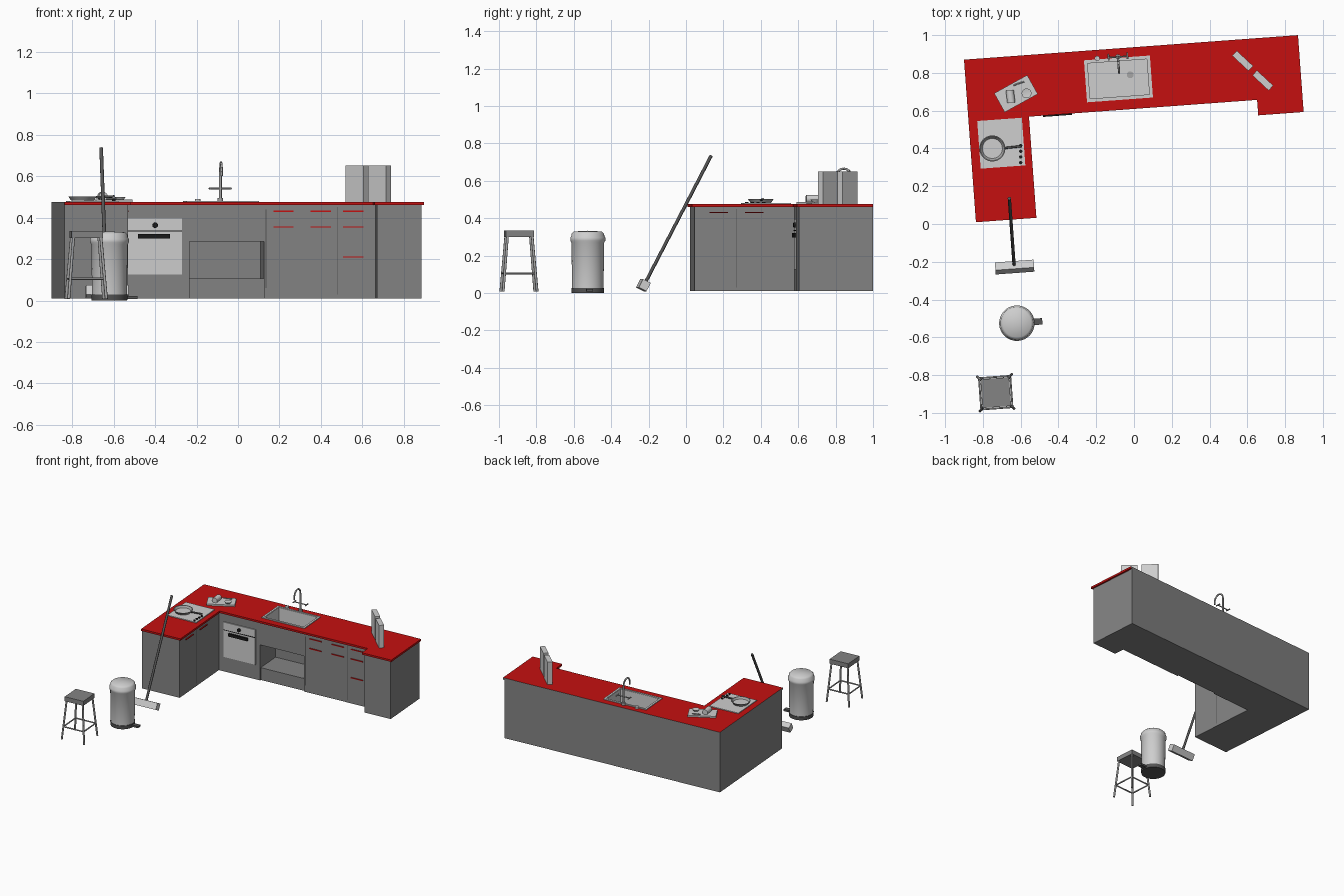
import bpy, bmesh, math
from mathutils import Matrix, Vector

cube = bpy.data.objects.get("Cube")
if cube:
    bpy.data.objects.remove(cube)


def material(name, r, g, b):
    m = bpy.data.materials.new(name)
    m.use_nodes = True
    m.diffuse_color = (r, g, b, 1)
    m.node_tree.nodes["Principled BSDF"].inputs["Base Color"].default_value = (r, g, b, 1)
    return m


RED = material("worktop red", .56, .005, .005)
GREY = material("cabinet grey", .23, .23, .23)
LIGHT = material("light grey", .62, .62, .62)
STEEL = material("steel grey", .38, .38, .38)
DARK = material("dark grey", .09, .09, .09)
BLACK = material("black", .01, .01, .01)

TURN = math.radians(4.2)
# Kitchen frame: x runs along the back wall, y is minus the depth
ROOM = Matrix.Translation((-.9, .87, 0)) @ Matrix.Rotation(TURN, 4, 'Z')


def place(x, y, z=0, angle=TURN):
    return Matrix.Translation((x, y, z)) @ Matrix.Rotation(angle, 4, 'Z')


def finish(name, bm, mat, frame, smooth=False):
    bmesh.ops.recalc_face_normals(bm, faces=bm.faces[:])
    me = bpy.data.meshes.new(name)
    bm.to_mesh(me)
    bm.free()
    me.materials.append(mat)
    ob = bpy.data.objects.new(name, me)
    bpy.context.collection.objects.link(ob)
    ob.matrix_world = frame
    if smooth:
        bpy.ops.object.select_all(action='DESELECT')
        ob.select_set(True)
        bpy.context.view_layer.objects.active = ob
        bpy.ops.object.shade_smooth_by_angle(angle=math.radians(40))
    return ob


def prism(name, outline, z0, z1, mat, frame=ROOM):
    bm = bmesh.new()
    face = bm.faces.new([bm.verts.new((x, y, z0)) for x, y in outline])
    up = bmesh.ops.extrude_face_region(bm, geom=[face])
    bmesh.ops.translate(bm, vec=(0, 0, z1 - z0),
                        verts=[v for v in up["geom"] if isinstance(v, bmesh.types.BMVert)])
    return finish(name, bm, mat, frame)


def box(name, a0, a1, d0, d1, z0, z1, mat, frame=ROOM):
    return prism(name, [(a0, -d1), (a1, -d1), (a1, -d0), (a0, -d0)], z0, z1, mat, frame)


def block(name, sx, sy, sz, mat, frame):
    return box(name, -sx / 2, sx / 2, -sy / 2, sy / 2, -sz / 2, sz / 2, mat, frame)


def lathe(name, profile, mat, frame, sides=32):
    bm = bmesh.new()
    vs = [bm.verts.new((r, 0, z)) for r, z in profile]
    edges = [bm.edges.new(p) for p in zip(vs, vs[1:])]
    bmesh.ops.spin(bm, geom=vs + edges, cent=(0, 0, 0), axis=(0, 0, 1),
                   angle=math.tau, steps=sides)
    bmesh.ops.remove_doubles(bm, verts=bm.verts[:], dist=1e-5)
    return finish(name, bm, mat, frame, True)


def rod(name, p, q, r, mat, frame=Matrix(), sides=10):
    p, q = Vector(p), Vector(q)
    bm = bmesh.new()
    bmesh.ops.create_cone(bm, cap_ends=True, segments=sides, radius1=r, radius2=r,
                          depth=(q - p).length)
    aim = (q - p).to_track_quat('Z', 'Y').to_matrix().to_4x4()
    bmesh.ops.transform(bm, matrix=Matrix.Translation((p + q) / 2) @ aim, verts=bm.verts[:])
    return finish(name, bm, mat, frame, True)


def cut(ob, *args):
    tool = box("cutter", *args, ob.data.materials[0])
    tool.hide_render = True
    mod = ob.modifiers.new("cut", 'BOOLEAN')
    mod.object, mod.solver = tool, 'EXACT'
    bpy.ops.object.select_all(action='DESELECT')
    bpy.context.view_layer.objects.active = ob
    ob.select_set(True)
    bpy.ops.object.modifier_apply(modifier=mod.name)
    bpy.data.objects.remove(tool)


def footprint(o):
    # L-shaped outline with a deeper right unit, front edges moved out by o
    return [(0, 0), (1.76 + o, 0), (1.76 + o, -.395 - o), (1.545 - o, -.395 - o),
            (1.545 - o, -.313 - o), (.308 + o, -.313 - o), (.308 + o, -.85 - o), (0, -.85 - o)]


# Worktop: wall-side edges take the cabinet colour
worktop = prism("worktop", footprint(.013), .46, .475, RED)
worktop.data.materials.append(GREY)
for f in worktop.data.polygons:
    if f.normal.y > .9 or f.normal.x < -.9 and f.center.x < .01:
        f.material_index = 1
cut(worktop, .645, .971, .062, .261, .4, .6)

# Cabinets with open niche and sink well
cabinets = prism("cabinets", footprint(0), .01, .46, GREY)
cut(cabinets, .645, .971, .062, .261, .36, .6)
cut(cabinets, .644, 1.005, .1, .4, .105, .285)
cut(cabinets, .644, 1.005, .303, .4, 0, .11)

# Sink
basin = box("sink_basin", .645, .971, .062, .261, .37, .478, LIGHT)
cut(basin, .651, .965, .068, .255, .376, .6)
rim = box("sink_rim", .633, .983, .05, .273, .475, .481, LIGHT)
cut(rim, .648, .968, .065, .258, .4, .6)
lathe("sink_drain", [(0, .379), (.018, .379), (.018, .376)], STEEL, place(-.02, .79))

# Tap with arched spout, crossbar and end knobs
tap = place(-.085, .885)
rod("tap_stem", (0, 0, .475), (0, 0, .62), .007, STEEL, tap)
arc = [(0, -.042 + .042 * math.cos(t * math.pi / 8), .62 + .045 * math.sin(t * math.pi / 8))
       for t in range(9)] + [(0, -.084, .6)]
for p, q in zip(arc, arc[1:]):
    rod("tap_spout", p, q, .006, STEEL, tap)
rod("tap_crossbar", (-.05, 0, .54), (.05, 0, .54), .004, STEEL, tap)
rod("tap_base", (0, 0, .475), (0, 0, .495), .014, STEEL, tap)
for x in (-.05, .05):
    rod("tap_lever", (x, -.015, .54), (x, .02, .54), .005, STEEL, tap)
rod("soap_dispenser", (-.11, 0, .475), (-.11, 0, .49), .014, LIGHT, tap)

# Oven front
box("oven_door", .348, .609, .312, .32, .125, .395, LIGHT)
box("oven_gap", .348, .609, .32, .321, .332, .338, BLACK)
box("oven_handle", .395, .55, .32, .333, .298, .32, BLACK)
rod("oven_knob", (.478, -.318, .363), (.478, -.332, .363), .013, BLACK, ROOM, 16)

# Drawer and door handles, seams
for a, heights in ((1.05, (.43, .355)), (1.23, (.43, .355)), (1.387, (.43, .355, .21))):
    for z in heights:
        box("drawer_handle", a, a + .098, .312, .32, z - .003, z + .003, RED)
for d in (.48, .67):
    box("door_handle", .307, .316, d, d + .1, .427, .433, RED)
box("niche_seam", 1.012, 1.018, .312, .314, .06, .44, DARK)
box("drawer_seam", 1.357, 1.36, .312, .314, .03, .45, DARK)
box("door_seam", .307, .309, .624, .627, .03, .45, DARK)

# Hob and pan
box("hob", .046, .283, .329, .582, .475, .481, LIGHT)
for y in (.325, .355, .385, .415):
    rod("hob_knob", (-.6, y, .48), (-.6, y, .486), .009, BLACK)
lathe("pan", [(0, .482), (.055, .482), (.069, .502), (.064, .502), (.052, .486), (0, .486)],
      STEEL, place(-.75, .4))
lathe("pan_floor", [(0, .488), (.053, .488), (.053, .485)], LIGHT, place(-.75, .4))
rod("pan_handle", (-.685, .402, .498), (-.595, .412, .502), .006, DARK)

# Chopping board with food
board = place(-.625, .69, .481, math.radians(29))
block("chopping_board", .2, .115, .012, LIGHT, board)
rod("loaf", (-.045, -.03, .022), (-.02, .032, .022), .021, LIGHT, board, 16)
lathe("bowl", [(0, .006), (.018, .006), (.026, .018), (.022, .018), (0, .01)], LIGHT,
      board @ Matrix.Translation((.05, -.026, 0)), 20)
rod("knife", (.01, .045, .01), (.07, .035, .01), .004, STEEL, board)

# Upright panels on the worktop
for x, y in ((.575, .864), (.682, .76)):
    block("upright_panel", .118, .036, .175, LIGHT, place(x, y, .5625, math.radians(-43)))

# Pedal bin
bin_frame = place(-.62, -.525)
lathe("bin_base", [(0, 0), (.086, 0), (.088, .028), (0, .028)], DARK, bin_frame)
lathe("bin_body", [(0, .028), (.084, .028), (.088, .27), (.094, .28), (.094, .297), (.089, .304),
                   (.087, .318), (.075, .329), (0, .333)], LIGHT, bin_frame)
block("bin_pedal", .06, .034, .014, DARK, bin_frame @ Matrix.Translation((.105, 0, .014)))

# Stool with splayed legs
stool = place(-.732, -.893)
block("stool_seat", .152, .152, .035, GREY, stool @ Matrix.Translation((0, 0, .318)))
corners = [(-1, -1), (1, -1), (1, 1), (-1, 1)]
for (x, y), (u, v) in zip(corners, corners[1:] + corners[:1]):
    rod("stool_leg", (x * .091, y * .091, .008), (x * .066, y * .066, .305), .007, STEEL, stool)
    rod("stool_rung", (x * .083, y * .083, .105), (u * .083, v * .083, .105), .005, STEEL, stool)

# Broom leaning on the worktop
rod("broom_handle", (-.635, -.215, .06), (-.66, .135, .735), .009, DARK)
block("broom_head", .205, .046, .05, LIGHT,
      place(-.632, -.228, .042) @ Matrix.Rotation(math.radians(-27), 4, 'X'))
